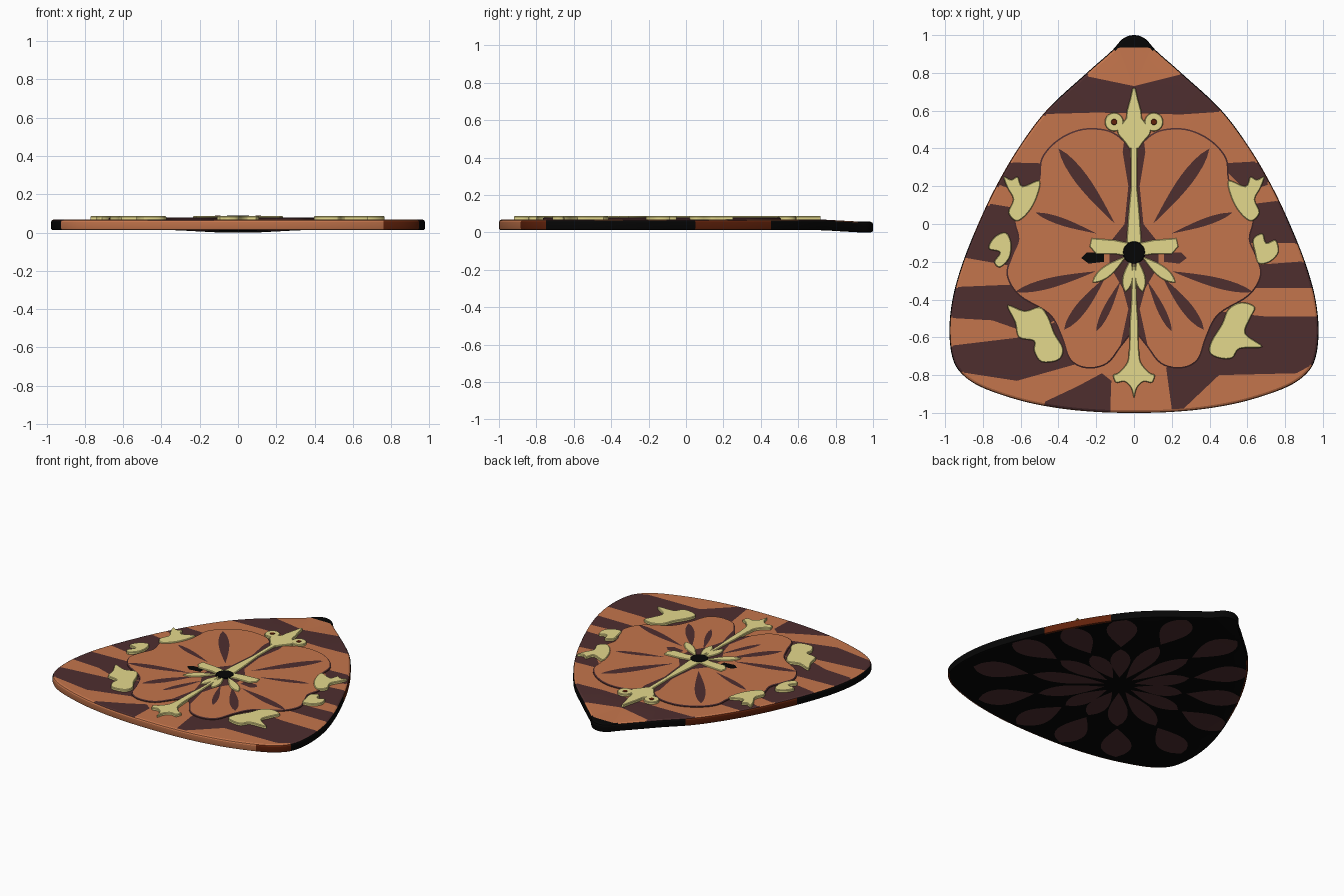
import bpy, bmesh, math
from mathutils import Vector
from mathutils.geometry import delaunay_2d_cdt

if "Cube" in bpy.data.objects:
    bpy.data.objects.remove(bpy.data.objects["Cube"])


def mat(name, r, g, b):
    m = bpy.data.materials.new(name)
    lin = lambda c: ((c / 255 + 0.055) / 1.055) ** 2.4 if c > 10 else c / 255 / 12.92
    m.diffuse_color = (lin(r), lin(g), lin(b), 1)
    m.use_nodes = True
    m.node_tree.nodes["Principled BSDF"].inputs["Base Color"].default_value = m.diffuse_color
    return m


MATS = [mat("terracotta", 196, 117, 76), mat("dark_brown", 78, 46, 47),
        mat("cream", 228, 217, 140), mat("black", 6, 6, 6), mat("rust", 98, 34, 11)]
ORANGE, BROWN, CREAM, BLACK, RUST = range(5)


def ccw(p):
    a = sum(p[i - 1][0] * p[i][1] - p[i][0] * p[i - 1][1] for i in range(len(p)))
    return list(p) if a > 0 else list(p)[::-1]


def flip(p):
    return [(-x, y) for x, y in p]


def mirror(half):
    return half + [(-x, y) for x, y in half[::-1] if x > 1e-6]


def inside(x, y, p):
    hit = False
    for (ax, ay), (bx, by) in zip(p, p[1:] + p[:1]):
        if (ay > y) != (by > y) and x < ax + (y - ay) * (bx - ax) / (by - ay):
            hit = not hit
    return hit


def smooth(p, n=5):
    """Closed Catmull-Rom curve through the points."""
    out, k = [], len(p)
    for i in range(k):
        a, b, c, d = (Vector(p[(i + j) % k]) for j in (-1, 0, 1, 2))
        for s in range(n):
            t = s / n
            v = 0.5 * (2 * b + (c - a) * t + (2 * a - 5 * b + 4 * c - d) * t * t
                       + (3 * b - a - 3 * c + d) * t ** 3)
            out.append((v.x, v.y))
    return out


def inset(p, d):
    out = []
    for i in range(len(p)):
        t = (Vector(p[(i + 1) % len(p)]) - Vector(p[i - 1])).normalized()
        out.append((p[i][0] - t.y * d, p[i][1] + t.x * d))
    return out


def streak(x0, y0, x1, y1, w, n=10):
    """Tapered leaf shape from one point to another, widest near its end."""
    a, b = Vector((x0, y0)), Vector((x1, y1))
    s = (b - a).orthogonal().normalized() * w / 2
    f = lambda t: math.sin(math.pi * t ** 1.4) ** 0.7 if 0 < t < 1 else 0
    pts = [a.lerp(b, i / n) + s * f(i / n) for i in range(n + 1)]
    pts += [a.lerp(b, i / n) - s * f(i / n) for i in range(n - 1, 0, -1)]
    return [(v.x, v.y) for v in pts]


def disc(x, y, r, n=20):
    return [(x + r * math.cos(2 * math.pi * i / n), y + r * math.sin(2 * math.pi * i / n)) for i in range(n)]


def slab(name, outline, profile, base, top=(), bottom=None, side=None, bend=0):
    """Outline swept through (inset, z) rings; caps are cut into coloured regions (None = hole)."""
    outline = ccw(outline)
    bm = bmesh.new()
    rings = [[bm.verts.new((x, y, z)) for x, y in inset(outline, d)] for d, z in profile]
    k = len(outline)
    for lo, hi in zip(rings, rings[1:]):
        for i in range(k):
            j = (i + 1) % k
            f = bm.faces.new((lo[i], lo[j], hi[j], hi[i]))
            c = f.calc_center_median()
            f.material_index = side(c) if side else base
    caps = [(profile[-1], top, base, True)]
    if bottom:
        caps.append((profile[0], bottom, BLACK, False))
    for (d, z), regs, cap, up in caps:
        polys = [inset(outline, d)] + [ccw(p) for p, _ in regs]
        cols = [cap] + [m for _, m in regs]
        pts, faces = [], []
        for p in polys:
            faces.append(list(range(len(pts), len(pts) + len(p))))
            pts += [Vector(q) for q in p]
        vs, _, fs, _, _, src = delaunay_2d_cdt(pts, [], faces, 1, 1e-5)
        bv = [bm.verts.new((v.x, v.y, z)) for v in vs]
        for f, o in zip(fs, src):
            if 0 in o and cols[max(o)] is not None:
                nf = bm.faces.new([bv[i] for i in (f if up else f[::-1])])
                nf.material_index = cols[max(o)]
    bmesh.ops.remove_doubles(bm, verts=bm.verts[:], dist=1e-5)
    bmesh.ops.delete(bm, geom=[v for v in bm.verts if not v.link_faces], context='VERTS')
    for v in bm.verts:
        v.co.z -= bend * min(max((v.co.y - .72) / .2, 0), 1)
    me = bpy.data.meshes.new(name)
    bm.to_mesh(me)
    bm.free()
    for m in MATS:
        me.materials.append(m)
    ob = bpy.data.objects.new(name, me)
    bpy.context.collection.objects.link(ob)
    bpy.ops.object.select_all(action='DESELECT')
    ob.select_set(True)
    bpy.context.view_layer.objects.active = ob
    bpy.ops.object.shade_smooth_by_angle(angle=math.radians(25))


# Flower outline, also cut out of the plate top
flower = smooth(mirror([(0, .36), (.04, .43), (.13, .495), (.27, .505), (.4, .45), (.49, .35), (.51, .22),
                        (.6, .12), (.635, .02), (.615, -.08), (.65, -.17), (.675, -.27), (.61, -.38),
                        (.45, -.48), (.385, -.6), (.34, -.72), (.25, -.765), (.14, -.74), (.06, -.64), (0, -.58)]))

# Plate: rounded triangle with painted stripes
plate = smooth(mirror([(0, 1), (.06, .98), (.12, .915), (.25, .8), (.46, .605), (.61, .405), (.73, .2), (.825, 0),
                       (.905, -.2), (.957, -.38), (.977, -.55), (.963, -.7), (.915, -.79), (.805, -.865),
                       (.6, -.935), (.4, -.975), (.2, -.995), (0, -1)]), 8)
centre_stripes = [
    [(-.3, .83), (-.24, .78), (0, .73), (.24, .79), (.3, .83), (.55, .6), (.25, .58), (-.2, .59), (-.55, .58)],
    [(-.17, -.79), (-.3, -.86), (-.47, -.94), (-.47, -1.1), (-.13, -1.1), (-.12, -.83)],
    [(.17, -.76), (.2, -.98), (.26, -.98), (.45, -.8), (.86, -.79), (1.1, -.66), (1.1, -.49), (.7, -.49),
     (.42, -.46), (.3, -.7)]]
left_stripes = [
    [(-.8, .33), (-.45, .32), (-.5, .2), (-.64, .18), (-.8, .24)],
    [(-.9, .13), (-.6, .08), (-.58, -.1), (-.66, -.22), (-1, -.16)],
    [(-1.1, -.34), (-.62, -.32), (-.4, -.5), (-.55, -.58), (-.75, -.51), (-1.1, -.49)],
    [(-1.1, -.66), (-.6, -.6), (-.42, -.52), (-.3, -.74), (-.62, -.83), (-.88, -.79), (-1, -.78)]]
right_stripes = [
    [(.45, .32), (.8, .34), (.8, .24), (.6, .17)],
    [(.58, .1), (.9, .14), (1, -.1), (.58, -.1)],
    [(.6, -.22), (1, -.19), (1.1, -.34), (.6, -.34)]]
stripes = [(p, BROWN) for p in centre_stripes + left_stripes + right_stripes]
stripes += [([(-.2, .9), (-.07, .935), (.07, .935), (.2, .9), (.2, 1.1), (-.2, 1.1)], BLACK)]

# Underside: radiating brown patches on black
patches = []
for i in range(14):
    a = 2 * math.pi * (i + .5) / 14
    c, s = math.sin(a), math.cos(a)
    far = .5 + .08 * math.cos(3 * a)
    for r0, r1, w in ((.1, far, .13), (far + .03, far + .4, .2)):
        patches.append((streak(c * r0, s * r0 - .15, c * r1, s * r1 - .15, w), BROWN))


def edge_colour(c):
    if c.y > .92:
        return BLACK
    if c.z > .064:
        return next((m for p, m in stripes if inside(c.x, c.y, p)), ORANGE)
    if c.y < -.75:
        return RUST if c.x > .77 else BLACK if c.x < -.92 else ORANGE
    if c.x > 0:
        return RUST if .05 < c.y < .45 else BLACK
    return RUST if -.05 < c.y < .62 else BLACK


slab("plate", plate, [(.012, .012), (.003, .015), (0, .022), (0, .056), (.004, .064), (.014, .069)],
     ORANGE, stripes + [(flower, None)], patches, edge_colour, .012)

# Flower: raised petals with dark streaks
veins = []
for x0, y0, x1, y1, w in ((.1, .0, .4, .4, .07), (.2, -.05, .52, .06, .04), (.2, -.25, .63, -.36, .055),
                          (.15, -.28, .37, -.56, .06), (.07, -.3, .2, -.57, .04)):
    p = streak(x0, y0, x1, y1, w)
    veins += [(p, BROWN), (flip(p), BROWN)]
veins.append((mirror([(0, .48), (.05, .46), (.06, .38), (.03, .2), (.05, 0), (.13, -.1), (.13, -.22),
                      (.06, -.34), (.03, -.45), (.08, -.68), (0, -.7)]), BROWN))
for s in (-1, 1):
    veins.append(([(s * .16, -.15), (s * .25, -.15), (s * .28, -.18), (s * .24, -.21), (s * .16, -.2)],
                  BLACK if s < 0 else BROWN))
slab("flower", flower, [(0, .069), (0, .074), (.008, .079)], ORANGE, veins, side=lambda c: BROWN)


# Cream inlays
def inlay(name, outline, z=.086, colour=CREAM):
    slab(name, outline, [(0, .068), (0, z - .004), (.004, z)], colour)


inlay("upper_stem", mirror([(0, .45), (.018, .45), (.016, .2), (.03, .05), (.04, -.1), (0, -.1)]))
inlay("lower_stem", mirror([(0, -.2), (.012, -.25), (.014, -.4), (.022, -.52), (.025, -.68), (0, -.68)]))
inlay("upper_finial", mirror([(.008, .72), (.02, .665), (.038, .6), (.042, .56), (.065, .53), (.09, .505),
                              (.085, .475), (.05, .435), (.025, .4)]))
inlay("lower_finial", smooth(mirror([(0, -.63), (.025, -.66), (.035, -.73), (.08, -.785), (.11, -.8),
                                     (.095, -.84), (.05, -.835), (.015, -.87), (0, -.92)]), 4))
side_upper = [(.5, .23), (.59, .2), (.615, .25), (.65, .235), (.69, .25), (.67, .19), (.64, .13),
              (.665, .06), (.62, .015), (.56, .06), (.515, .14)]
side_mid = [(.63, -.08), (.68, -.05), (.7, -.1), (.75, -.085), (.765, -.15), (.72, -.2), (.66, -.21), (.64, -.15)]
side_low = [(.64, -.44), (.57, -.415), (.5, -.45), (.465, -.53), (.41, -.62), (.4, -.68), (.45, -.71),
            (.52, -.71), (.56, -.66), (.68, -.65), (.59, -.58), (.615, -.5)]
left_mid = [(-.77, -.13), (-.74, -.07), (-.68, -.045), (-.65, -.1), (-.66, -.18), (-.71, -.23), (-.74, -.2),
            (-.71, -.15)]
left_low = [(-.67, -.43), (-.58, -.46), (-.5, -.44), (-.455, -.49), (-.42, -.58), (-.375, -.66), (-.4, -.72),
            (-.49, -.73), (-.53, -.67), (-.53, -.62), (-.61, -.6), (-.63, -.52)]
for name, p in (("right_upper_leaf", side_upper), ("left_upper_leaf", flip(side_upper)),
                ("right_curl", side_mid), ("left_curl", left_mid),
                ("right_lower_leaf", side_low), ("left_lower_leaf", left_low)):
    inlay(name, smooth(p, 4))

# Stamens, finial curls and the flower centre
for s, tag in ((1, "right"), (-1, "left")):
    inlay(tag + "_stamen", [(s * .03, -.1), (s * .1, -.085), (s * .225, -.075), (s * .235, -.12),
                            (s * .2, -.16), (s * .1, -.16), (s * .03, -.17)])
    inlay(tag + "_diagonal_stamen", streak(s * .04, -.17, s * .22, -.31, .06))
    inlay(tag + "_lower_stamen", streak(s * .015, -.18, s * .045, -.36, .055))
    inlay(tag + "_finial_curl", disc(s * .105, .54, .05))
    inlay(tag + "_curl_eye", disc(s * .105, .54, .018), .088, RUST)
inlay("flower_centre", disc(0, -.15, .06), .088, BLACK)
